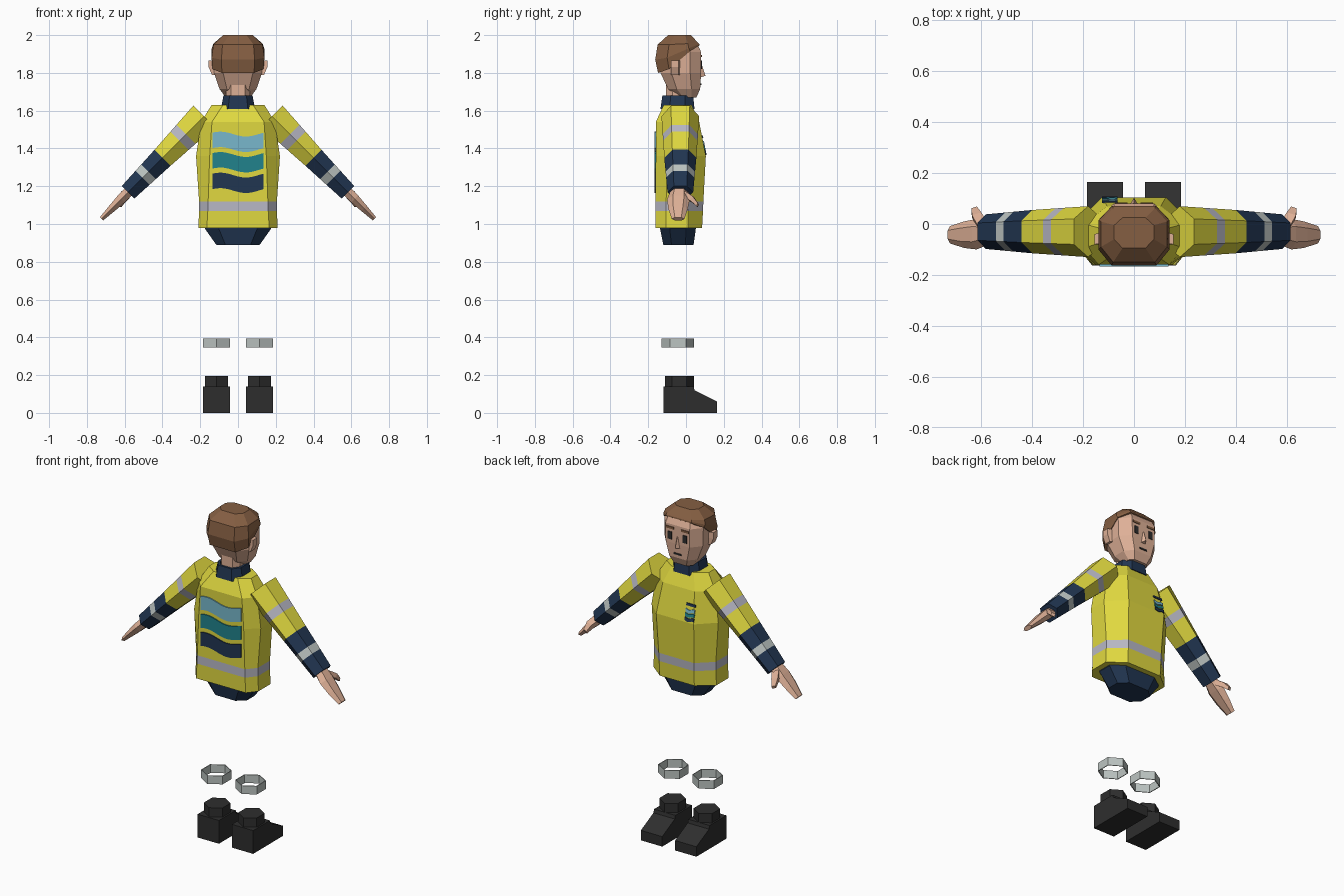
import bpy, bmesh, math

if "Cube" in bpy.data.objects:
    bpy.data.objects.remove(bpy.data.objects["Cube"])

# ---------- colours ----------
def mat(name, r, g, b):
    m = bpy.data.materials.new(name)
    lin = [c / 12.92 if c <= 0.04045 else ((c + 0.055) / 1.055) ** 2.4 for c in (r, g, b)]
    m.diffuse_color = (*lin, 1)
    m.use_nodes = True
    m.node_tree.nodes["Principled BSDF"].inputs["Base Color"].default_value = m.diffuse_color
    return m

YELLOW = mat("safety yellow", .88, .85, .25)
LILAC = mat("reflective lilac", .72, .72, .77)
SILVER = mat("reflective silver", .74, .77, .76)
NAVY = mat("navy", .13, .21, .32)
SKIN = mat("skin", .87, .69, .59)
HAIR = mat("brown hair", .52, .37, .26)
BLACK = mat("boot black", .18, .18, .18)
SKY = mat("light blue", .47, .72, .80)
TEAL = mat("teal", .13, .51, .55)

# ---------- helpers ----------
def loft(name, rings, mats, caps=True):
    """Skin rings of equal length; mats is one material or one per segment."""
    per = mats if isinstance(mats, list) else [mats] * (len(rings) - 1)
    used = list(dict.fromkeys(per))
    bm = bmesh.new()
    vs = [[bm.verts.new(p) for p in r] for r in rings]
    n = len(rings[0])
    for a, b, m in zip(vs, vs[1:], per):
        for i in range(n):
            j = (i + 1) % n
            bm.faces.new((a[i], a[j], b[j], b[i])).material_index = used.index(m)
    if caps:
        bm.faces.new(vs[0]).material_index = used.index(per[0])
        bm.faces.new(vs[-1]).material_index = used.index(per[-1])
    bmesh.ops.recalc_face_normals(bm, faces=bm.faces)
    me = bpy.data.meshes.new(name)
    bm.to_mesh(me)
    bm.free()
    for m in used:
        me.materials.append(m)
    ob = bpy.data.objects.new(name, me)
    bpy.context.collection.objects.link(ob)
    return ob

def mirrored(half, z):
    """Closed ring from its right half, front to back; z may vary per point."""
    zs = z if isinstance(z, tuple) else (z,) * len(half)
    pts = [(x, y, h) for (x, y), h in zip(half, zs)]
    return pts + [(-x, y, h) for x, y, h in reversed(pts)]

def octagon(z, w, back, front, f=.58):
    """Eight-sided ring of half width w between two depths."""
    d = (front - back) * .27
    return mirrored([(w * f, front), (w, front - d), (w, back + d), (w * f, back)], z)

def box(name, x0, x1, y0, y1, z0, z1, m):
    return loft(name, [[(x0, y0, z), (x1, y0, z), (x1, y1, z), (x0, y1, z)] for z in (z0, z1)], m)

def hexagon(cx, cy, rx, ry, z):
    return [(cx + rx * math.sin(k * math.pi / 3), cy + ry * math.cos(k * math.pi / 3), z) for k in range(6)]

def wave(name, x0, x1, zc, thick, amp, depth, m, steps=10):
    """Thin wavy strip lying on a surface whose depth depends on height."""
    rings = []
    for i in range(steps + 1):
        u = i / steps
        mid = zc + amp * math.sin(2 * math.pi * u + .6)
        x = x0 + (x1 - x0) * u
        lo, hi = mid - thick / 2, mid + thick / 2
        rings.append([(x, depth(lo) - .003, lo), (x, depth(lo) + .003, lo),
                      (x, depth(hi) + .003, hi), (x, depth(hi) - .003, hi)])
    return loft(name, rings, m)

# ---------- jacket, hips, collar ----------
jacket = [
    mirrored([(.115, .085), (.21, .01), (.21, -.105), (.165, -.162)], .98),
    mirrored([(.116, .09), (.206, .01), (.206, -.105), (.16, -.162)], 1.07),
    mirrored([(.117, .092), (.206, .01), (.206, -.105), (.158, -.161)], 1.12),
    mirrored([(.125, .105), (.222, .01), (.222, -.10), (.15, -.16)], 1.36),
    mirrored([(.105, .07), (.195, 0), (.195, -.095), (.138, -.16)], 1.54),
    mirrored([(.075, .03), (.14, -.015), (.14, -.075), (.08, -.118)], 1.63),
]
loft("jacket", jacket, [YELLOW, LILAC, YELLOW, YELLOW, YELLOW])
loft("hips", [octagon(.89, .115, -.12, .04), octagon(.975, .175, -.137, .052),
              octagon(1.0, .175, -.137, .052)], NAVY)
loft("collar", [octagon(1.61, .09, -.135, .045), octagon(1.68, .077, -.125, .038),
                octagon(1.68, .064, -.112, .026), octagon(1.64, .064, -.112, .026)], NAVY)

# back waves and chest badge
for nm, zc, m in (("sky", 1.435, SKY), ("teal", 1.327, TEAL), ("navy", 1.218, NAVY)):
    wave("back_wave_" + nm, -.135, .135, zc, .082, .013, lambda z: -.163, m, 14)
chest = lambda z: .107 - (z - 1.36) * .19
for nm, zc, m in (("sky", 1.427, SKY), ("teal", 1.403, TEAL), ("navy", 1.379, NAVY)):
    wave("badge_wave_" + nm, -.125, -.065, zc, .018, .004, chest, m, 8)
wave("badge_bar", -.125, -.065, 1.462, .013, 0, chest, NAVY, 1)

# ---------- arms ----------
R2 = math.sqrt(.5)
def arm_ring(s, t, ry, rn, cy=-.03):
    """Hexagon across the arm axis at distance t from the shoulder."""
    ring = []
    for k in range(6):
        a = k * math.pi / 3
        n = rn / .866 * math.sin(a)
        ring.append((s * (.18 + R2 * (t + n)), cy + ry * math.cos(a), 1.57 + R2 * (n - t)))
    return ring

def sleeve_ring(s, t):
    if t < .31:
        k = t / .31
        return arm_ring(s, t, .10 - .015 * k, .08 - .02 * k)
    k = (t - .31) / .258
    return arm_ring(s, t, .085 - .017 * k, .06 - .013 * k)

for s, side in ((-1, "left"), (1, "right")):
    loft("sleeve_" + side, [sleeve_ring(s, t) for t in (0, .135, .183, .31, .415, .46, .568)],
         [YELLOW, LILAC, YELLOW, NAVY, SILVER, NAVY])
    loft("hand_" + side, [arm_ring(s, .55, .045, .027, -.035), arm_ring(s, .62, .06, .026, -.04),
                          arm_ring(s, .69, .052, .02, -.042), arm_ring(s, .768, .034, .012, -.042)], SKIN)
    thumb = []
    for x, y, z, r in ((.595, -.005, 1.155, .02), (.618, .035, 1.13, .018), (.628, .062, 1.10, .011)):
        thumb.append([(s * (x - r), y, z - r), (s * (x + r), y - r * .6, z - r * .4),
                      (s * (x + r), y, z + r), (s * (x - r), y + r * .6, z + r * .4)])
    loft("thumb_" + side, thumb, SKIN)

    # ---------- boots and ankle bands ----------
    cx = s * .114
    prof = [(-.12, 0), (.165, 0), (.165, .06), (.045, .12), (.04, .14), (-.12, .14)]
    loft("boot_" + side, [[(cx + d, y, z) for y, z in prof] for d in (-.071, .071)], BLACK)
    loft("boot_shaft_" + side, [hexagon(cx, -.035, .071, .077, z) for z in (.12, .195)], BLACK)
    band = [hexagon(cx, -.043, .083, .086, .345), hexagon(cx, -.043, .083, .086, .395),
            hexagon(cx, -.043, .078, .081, .395), hexagon(cx, -.043, .078, .081, .345)]
    loft("ankle_band_" + side, band + [band[0]], SILVER, caps=False)

    # ---------- ears, eyes, brows ----------
    ear = []
    for z, w in ((1.79, .138), (1.83, .155), (1.865, .155)):
        ear.append([(s * .118, -.075, z), (s * w, -.08, z), (s * w, -.04, z), (s * .118, -.03, z)])
    loft("ear_" + side, ear, SKIN)
    e = s * .05
    box("eye_" + side, e - .013, e + .013, .077, .084, 1.82, 1.865, BLACK)
    box("brow_" + side, e - .025, e + .025, .077, .084, 1.883, 1.896, HAIR)

# ---------- head ----------
loft("neck", [octagon(1.62, .062, -.105, .02), octagon(1.74, .066, -.105, .02)], SKIN)
loft("head", [octagon(1.67, .065, -.04, .055, .65), octagon(1.715, .098, -.095, .075, .6),
              octagon(1.80, .127, -.135, .08, .62), octagon(1.91, .130, -.14, .08, .62),
              octagon(1.955, .115, -.12, .06, .62), octagon(1.985, .075, -.09, .015)], SKIN)
nose = [[(-.017, .075, 1.775), (0, .103, 1.785), (.017, .075, 1.775)],
        [(-.007, .075, 1.845), (0, .083, 1.845), (.007, .075, 1.845)]]
loft("nose", nose, SKIN)
box("mouth", -.025, .025, .072, .081, 1.735, 1.744, BLACK)

# hair cap with a hairline rising from nape to forehead
hair = [
    mirrored([(.085, .071), (.134, .022), (.135, -.09), (.085, -.148)], (1.945, 1.915, 1.82, 1.80)),
    mirrored([(.085, .070), (.139, .015), (.140, -.10), (.088, -.163)], (1.953, 1.93, 1.88, 1.87)),
    mirrored([(.082, .062), (.130, .010), (.130, -.09), (.082, -.150)], (1.962, 1.955, 1.95, 1.95)),
    mirrored([(.045, .025), (.078, -.005), (.078, -.06), (.045, -.095)], 2.0),
]
loft("hair", hair, HAIR)
